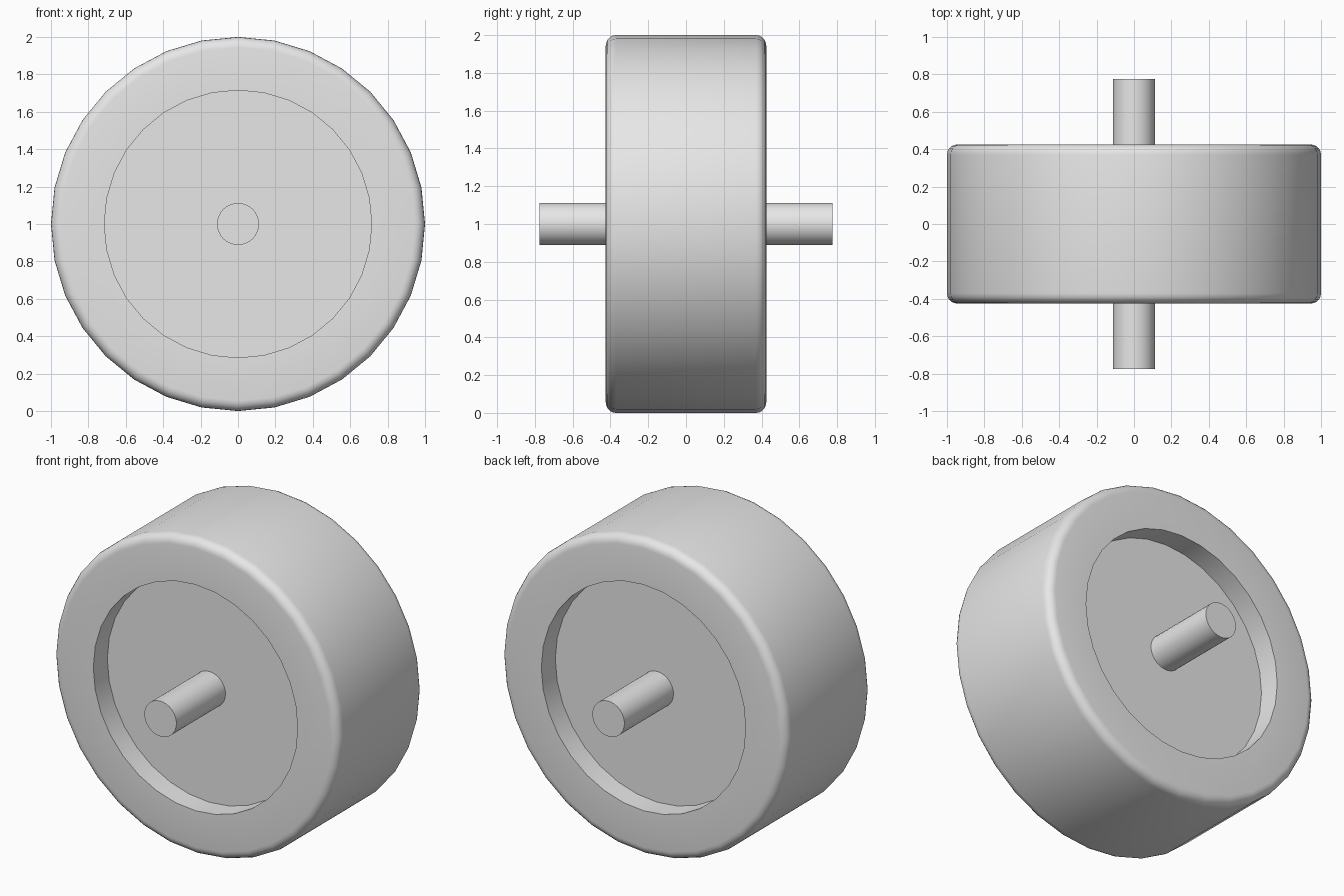
import bpy, bmesh, math
from mathutils import Matrix

cube = bpy.data.objects.get("Cube")
if cube:
    bpy.data.objects.remove(cube, do_unlink=True)

grey = bpy.data.materials.new("plain_grey")
grey.use_nodes = True
colour = (0.8, 0.8, 0.8, 1)
grey.diffuse_color = colour
grey.node_tree.nodes["Principled BSDF"].inputs["Base Color"].default_value = colour

SIDES = 32
HALF_WIDTH, ROUND = 0.425, 0.055
RECESS_RADIUS, FLOOR = 0.715, 0.285
CENTRE = Matrix.Translation((0, 0, 1))


def lathe(name, half):
    """Spin a mirrored (radius, y) profile about the y axis."""
    profile = half + [(r, -y) for r, y in reversed(half)]
    bm = bmesh.new()
    verts = [bm.verts.new((r, y, 0)) for r, y in profile]
    edges = [bm.edges.new(pair) for pair in zip(verts, verts[1:])]
    bmesh.ops.spin(bm, geom=verts + edges, cent=(0, 0, 0), axis=(0, 1, 0),
                   angle=math.tau, steps=SIDES, use_merge=True)
    bmesh.ops.remove_doubles(bm, verts=bm.verts, dist=0.0001)
    bmesh.ops.holes_fill(bm, edges=[e for e in bm.edges if e.is_boundary], sides=0)
    bmesh.ops.recalc_face_normals(bm, faces=bm.faces)
    bmesh.ops.transform(bm, matrix=CENTRE, verts=bm.verts)
    mesh = bpy.data.meshes.new(name)
    bm.to_mesh(mesh)
    bm.free()
    mesh.materials.append(grey)
    obj = bpy.data.objects.new(name, mesh)
    bpy.context.collection.objects.link(obj)
    bpy.ops.object.select_all(action="DESELECT")
    obj.select_set(True)
    bpy.context.view_layer.objects.active = obj
    bpy.ops.object.shade_smooth_by_angle(angle=math.radians(30))
    return obj


# Wheel: recessed discs on both faces and a rounded outer rim
arc = [math.pi / 2 * (1 - i / 5) for i in range(6)]
rim = [(1 - ROUND + ROUND * math.cos(a), HALF_WIDTH - ROUND + ROUND * math.sin(a))
       for a in arc]
lathe("wheel", [(RECESS_RADIUS, FLOOR), (RECESS_RADIUS, HALF_WIDTH)] + rim)

# Axle: straight rod through the wheel
lathe("axle", [(0.112, 0.775)])
